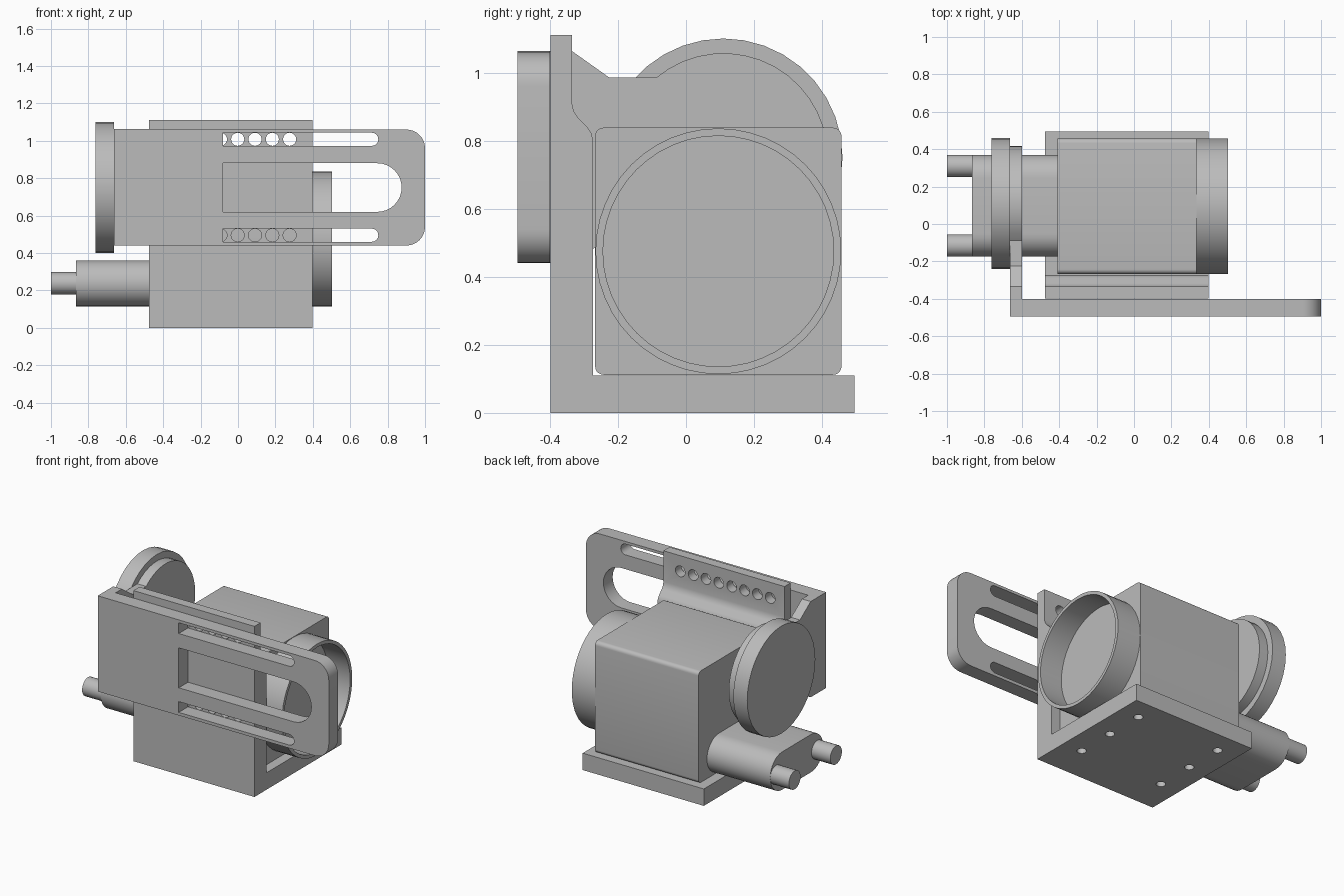
import bpy, bmesh
from math import sin, cos, pi, radians, sqrt, atan2
from mathutils import Vector

cube = bpy.data.objects.get("Cube")
if cube:
    bpy.data.objects.remove(cube, do_unlink=True)

grey = bpy.data.materials.new("machined grey")
grey.use_nodes = True
grey.diffuse_color = (0.5, 0.5, 0.5, 1)
grey.node_tree.nodes["Principled BSDF"].inputs["Base Color"].default_value = (0.5, 0.5, 0.5, 1)


def arc(cx, cy, r, start, end, n=16):
    """Points on an arc, angles in degrees."""
    steps = [radians(start + (end - start) * i / n) for i in range(n + 1)]
    return [(cx + r * cos(a), cy + r * sin(a)) for a in steps]


def circle(cx, cy, r, n=40):
    return arc(cx, cy, r, 0, 360, n)[:-1]


def rounded(x0, x1, y0, y1, r, n=5):
    return (arc(x1 - r, y1 - r, r, 0, 90, n) + arc(x0 + r, y1 - r, r, 90, 180, n)
            + arc(x0 + r, y0 + r, r, 180, 270, n) + arc(x1 - r, y0 + r, r, 270, 360, n))


def prism(name, axis, lo, hi, *outlines):
    """Extrude one or more 2D outlines along an axis."""
    place = {"x": lambda p, t: (t, p[0], p[1]),
             "y": lambda p, t: (p[0], t, p[1]),
             "z": lambda p, t: (p[0], p[1], t)}[axis]
    bm = bmesh.new()
    for pts in outlines:
        a = [bm.verts.new(place(p, lo)) for p in pts]
        b = [bm.verts.new(place(p, hi)) for p in pts]
        bm.faces.new(a)
        bm.faces.new(b[::-1])
        for i in range(len(pts)):
            j = (i + 1) % len(pts)
            bm.faces.new((a[j], a[i], b[i], b[j]))
    bmesh.ops.recalc_face_normals(bm, faces=bm.faces)
    mesh = bpy.data.meshes.new(name)
    bm.to_mesh(mesh)
    bm.free()
    obj = bpy.data.objects.new(name, mesh)
    bpy.context.collection.objects.link(obj)
    mesh.materials.append(grey)
    return obj


def activate(obj):
    bpy.ops.object.select_all(action="DESELECT")
    obj.select_set(True)
    bpy.context.view_layer.objects.active = obj


def cut(obj, cutter):
    mod = obj.modifiers.new("cut", "BOOLEAN")
    mod.operation, mod.solver, mod.object = "DIFFERENCE", "EXACT", cutter
    activate(obj)
    bpy.ops.object.modifier_apply(modifier=mod.name)
    bpy.data.objects.remove(cutter, do_unlink=True)


# L-shaped bracket with a thinner upper lip
bracket = prism("bracket", "x", -0.475, 0.397, [
    (-0.398, 0), (0.495, 0), (0.495, 0.11), (-0.273, 0.11), (-0.273, 0.80),
    (-0.278, 0.822), (-0.29, 0.84), (-0.318, 0.868), (-0.33, 0.887),
    (-0.335, 0.91), (-0.335, 1.11), (-0.398, 1.11)])
rows = [circle(0.276 - 0.0925 * i, z, 0.035, 24) for z in (0.495, 1.008) for i in range(8)]
cut(bracket, prism("wall_holes", "y", -0.5, -0.2, *rows))
feet = [circle(x, y, 0.028, 20) for x in (-0.338, 0.262) for y in (-0.16, 0.095, 0.35)]
cut(bracket, prism("base_holes", "z", -0.1, 0.2, *feet))

# Sliding front plate with three slots
plate = prism("slide_plate", "y", -0.495, -0.4, [(-0.663, 0.44), *arc(0.9, 0.54, 0.1, -90, 0, 8),
                                                 *arc(0.9, 0.96, 0.1, 0, 90, 8), (-0.663, 1.063)])


def slot(z, r, end):
    return [(-0.08, z - r), *arc(end - r, z, r, -90, 90), (-0.08, z + r)]


cut(plate, prism("slots", "y", -0.6, -0.3, slot(0.495, 0.035, 0.75),
                 slot(0.75, 0.13, 0.875), slot(1.008, 0.035, 0.75)))

# Side arm reaching back to the round pad
cy, cz, r, neck = 0.11, 0.75, 0.307, 0.235
a = 180 - atan2(neck, sqrt(r * r - neck * neck)) * 180 / pi
prism("side_arm", "x", -0.663, -0.6, [
    (-0.4, 0.44), (-0.335, 0.44), (-0.225, cz - neck), *arc(cy, cz, r, -a, a, 30),
    (-0.225, cz + neck), (-0.335, 1.063), (-0.4, 1.063)])
prism("round_pad", "x", -0.763, -0.663, circle(cy, cz, 0.35, 36))

# Camera body and hollow lens ring
prism("body", "x", -0.41, 0.335, rounded(-0.267, 0.457, 0.112, 0.838, 0.025))
ring = prism("lens_ring", "x", 0.33, 0.503, circle(0.095, 0.475, 0.361, 48))
cut(ring, prism("lens_bore", "x", 0.345, 0.6, circle(0.095, 0.475, 0.339, 48)))

# Connector block with two pegs
prism("connector", "x", -0.865, -0.405,
      arc(0.247, 0.238, 0.123, -90, 90) + arc(-0.052, 0.238, 0.123, 90, 270))
for side, y in (("front", -0.115), ("back", 0.31)):
    prism(side + "_peg", "x", -1, -0.84, circle(y, 0.238, 0.06, 24))

for obj in bpy.context.collection.objects:
    if obj.type == "MESH" and grey.name in obj.data.materials:
        activate(obj)
        bpy.ops.object.shade_smooth_by_angle(angle=radians(30))
